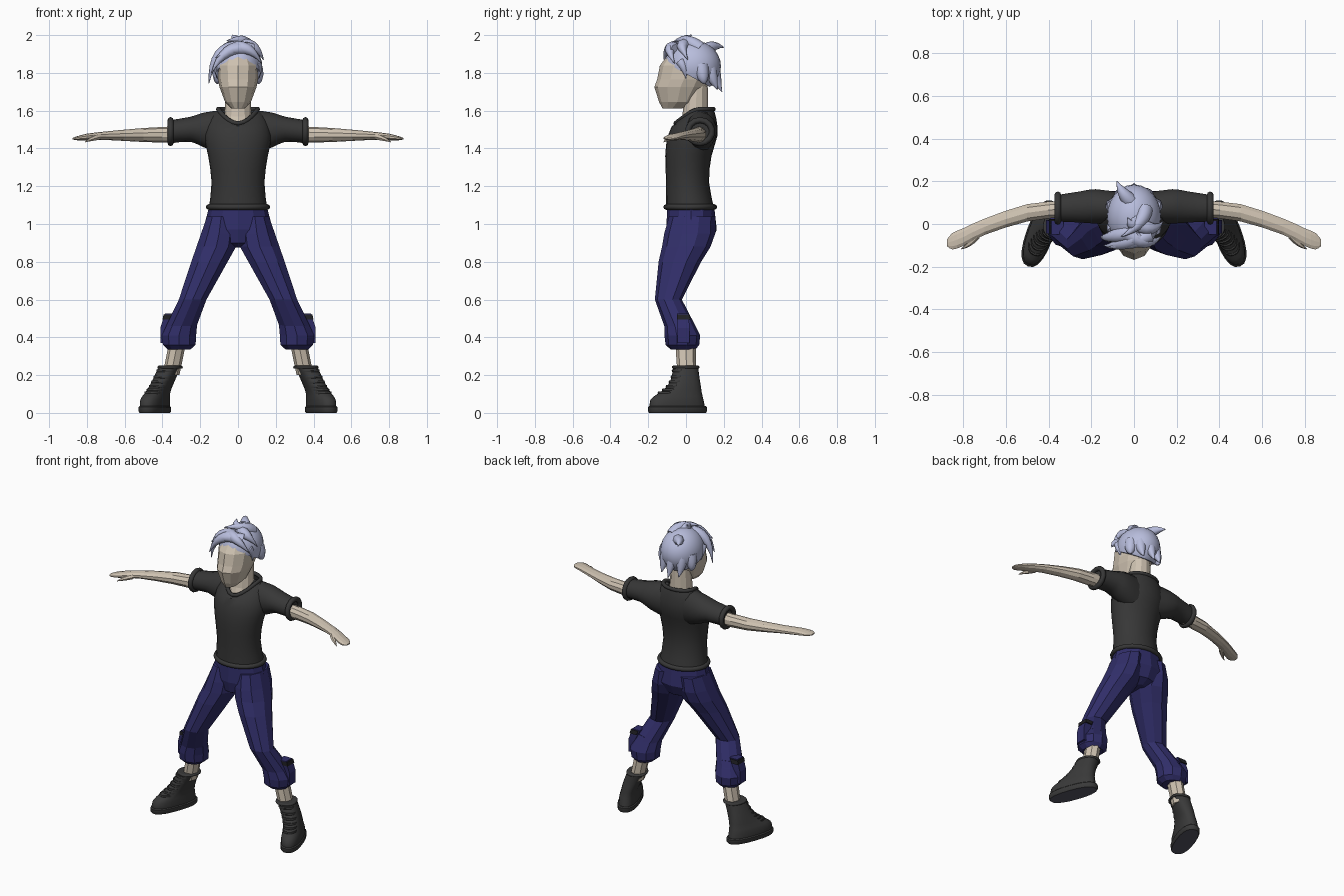
import bpy, bmesh, math
from mathutils import Vector, Matrix

if "Cube" in bpy.data.objects:
    bpy.data.objects.remove(bpy.data.objects["Cube"])

TAU = 2 * math.pi


def material(name, r, g, b):
    m = bpy.data.materials.new(name)
    m.diffuse_color = (r, g, b, 1)
    m.use_nodes = True
    m.node_tree.nodes["Principled BSDF"].inputs["Base Color"].default_value = m.diffuse_color
    return m


SKIN = material("skin", 0.62, 0.54, 0.44)
HAIR = material("pale lavender", 0.48, 0.51, 0.72)
SHIRT = material("charcoal", 0.038, 0.038, 0.038)
PANTS = material("navy", 0.03, 0.027, 0.14)
BOOT = material("boot black", 0.042, 0.042, 0.042)
SOLE = material("sole grey", 0.09, 0.09, 0.125)
TAB = material("tab black", 0.015, 0.015, 0.018)


def finish(name, bm, mat, smooth=None, mirror=False):
    bmesh.ops.recalc_face_normals(bm, faces=bm.faces)
    me = bpy.data.meshes.new(name)
    bm.to_mesh(me)
    bm.free()
    me.materials.append(mat)
    if smooth:
        me.shade_smooth()
        me.set_sharp_from_angle(angle=math.radians(smooth))
    ob = bpy.data.objects.new(name, me)
    bpy.context.collection.objects.link(ob)
    if mirror:
        ob.modifiers.new("mirror", "MIRROR").use_mirror_merge = False
    return ob


def loft(name, lofts, mat, loop=False, top=True, smooth=None, mirror=False):
    """Skin one or more lists of rings into a single object."""
    bm = bmesh.new()
    for rings in lofts:
        vs = [[bm.verts.new(p) for p in r] for r in rings]
        n = len(vs[0])
        for i in range(len(vs) if loop else len(vs) - 1):
            a, b = vs[i], vs[(i + 1) % len(vs)]
            for j in range(n):
                k = (j + 1) % n
                bm.faces.new((a[j], a[k], b[k], b[j]))
        if not loop:
            bm.faces.new(vs[0])
            if top:
                bm.faces.new(vs[-1])
    return finish(name, bm, mat, smooth, mirror)


def refine(secs):
    """Insert a smooth in-between section after each given one."""
    out = []
    for i in range(len(secs) - 1):
        a, b = secs[i], secs[i + 1]
        p, q = secs[max(i - 1, 0)], secs[min(i + 2, len(secs) - 1)]
        out += [a, tuple((9 * (y + z) - x - w) / 16 for x, y, z, w in zip(p, a, b, q))]
    return out + [secs[-1]]


def stack(secs, n=12, axis="z", p=2.0, turn=0.0):
    """Rings from (position, u0, u1, v0, v1) extents along the z or x axis."""
    rings = []
    for s, u0, u1, v0, v1 in secs:
        ring = []
        for i in range(n):
            t = TAU * (i / n - 0.25) + turn
            c, d = math.cos(t), math.sin(t)
            u = (u0 + u1) / 2 + (u1 - u0) / 2 * math.copysign(abs(c) ** (2 / p), c)
            v = (v0 + v1) / 2 + (v1 - v0) / 2 * math.copysign(abs(d) ** (2 / p), d)
            ring.append(Vector((u, v, s) if axis == "z" else (s, u, v)))
        rings.append(ring)
    return rings


def sym(secs):
    return [(z, -w, w, y0, y1) for z, w, y0, y1 in secs]


def tuft(a, b, c, r, steps=7, n=8):
    """Tapered curved lock from a via b to c."""
    a, b, c = Vector(a), Vector(b), Vector(c)
    ctrl = 2 * b - (a + c) / 2
    rings = []
    for i in range(steps + 1):
        t = i / steps
        pos = a * (1 - t) ** 2 + ctrl * 2 * t * (1 - t) + c * t * t
        q = ((ctrl - a) * (1 - t) + (c - ctrl) * t).to_track_quat("Z", "Y")
        rad = r * max(0.06, 1 - t ** 1.7)
        rings.append([pos + q @ Vector((rad * math.cos(TAU * j / n), rad * math.sin(TAU * j / n), 0))
                      for j in range(n)])
    return rings


def roll(name, path, r, mat, mirror=False):
    """Rounded rim that follows a closed ring of points."""
    mid = sum(path, Vector()) / len(path)
    rings = []
    for i, p in enumerate(path):
        q = (path[(i + 1) % len(path)] - path[i - 1]).normalized()
        side = ((p - mid) - (p - mid).dot(q) * q).normalized()
        up = side.cross(q)
        rings.append([p + r * (side * math.cos(TAU * j / 8) + up * math.sin(TAU * j / 8)) for j in range(8)])
    return loft(name, [rings], mat, loop=True, smooth=50, mirror=mirror)


# Head and neck
loft("head", [stack(sym([(1.612, .035, -.125, -.02), (1.645, .068, -.142, .05), (1.725, .098, -.168, .11),
                         (1.765, .106, -.153, .13), (1.84, .11, -.138, .15), (1.93, .07, -.07, .1)]))], SKIN)
loft("neck", [stack(sym([(1.46, .08, -.06, .12), (1.57, .072, -.02, .118), (1.73, .064, .0, .115)]))], SKIN)

# Hair: trimmed cap plus swept locks
bm = bmesh.new()
bmesh.ops.create_uvsphere(bm, u_segments=24, v_segments=14, radius=1,
                          matrix=Matrix.Translation((0, .035, 1.835)) @ Matrix.Diagonal((.127, .15, .138, 1)))
bmesh.ops.bisect_plane(bm, geom=bm.verts[:] + bm.edges[:] + bm.faces[:], plane_co=(0, 0, 1.795),
                       plane_no=(0, .55, 1), clear_inner=True)
bmesh.ops.holes_fill(bm, edges=[e for e in bm.edges if e.is_boundary], sides=0)
finish("hair_cap", bm, HAIR, 40)
locks = [tuft(*l, .038) for l in (
    ((.05, .07, 1.93), (.02, 0, 1.972), (-.06, -.06, 1.97)),
    ((.02, .02, 1.94), (-.01, 0, 1.975), (-.03, .03, 2)),
    ((.07, -.05, 1.92), (-.02, -.09, 1.925), (-.12, -.11, 1.88)),
    ((-.02, -.04, 1.93), (-.11, -.06, 1.88), (-.155, -.06, 1.745)),
    ((.02, -.06, 1.93), (-.07, -.095, 1.9), (-.14, -.1, 1.8)),
    ((-.02, -.05, 1.93), (.06, -.085, 1.92), (.125, -.06, 1.85)),
    ((.02, 0, 1.94), (.085, -.02, 1.935), (.135, .01, 1.87)),
    ((0, .09, 1.91), (-.05, .145, 1.94), (-.08, .2, 1.935)))]
for i in range(-2, 3):  # nape locks fanned round the back
    s, c = math.sin(i * .55), math.cos(i * .55)
    locks.append(tuft((.1 * s, .035 + .1 * c, 1.84), (.118 * s, .035 + .125 * c, 1.77),
                      (.12 * s, .035 + .155 * c, 1.78 - .08 * c), .04))
for s in (-1, 1):  # sideburns
    locks.append(tuft((.1 * s, -.03, 1.86), (.11 * s, -.01, 1.82), (.107 * s, 0, 1.77), .025))
loft("hair_locks", locks, HAIR, smooth=50)

# Shirt body with a dipped front neckline
body = stack(refine(sym([(1.08, .155, -.105, .15), (1.22, .14, -.105, .122), (1.36, .158, -.11, .135),
                         (1.47, .178, -.095, .167), (1.56, .15, -.05, .16), (1.608, .105, 0, .145)])), 24)
for ring, dz, dy in ((body[-3], .035, .01), (body[-2], .055, .035), (body[-1], .075, .055)):
    for i, p in enumerate(ring):
        f = max(0, math.cos(TAU * i / 24)) ** 2
        p.z -= dz * f
        p.y -= dy * f
loft("shirt_body", [body], SHIRT, top=False, smooth=35)
roll("shirt_collar", body[-1], .012, SHIRT)
roll("shirt_hem", [p + Vector((0, 0, .01)) for p in body[0]], .015, SHIRT)

# Sleeves with rolled ends
sleeve = stack(refine([(.07, 0, .15, 1.37, 1.605), (.18, 0, .165, 1.405, 1.59), (.25, .005, .155, 1.435, 1.568),
                       (.357, .01, .138, 1.428, 1.55)]), 14, "x")
loft("sleeve", [sleeve], SHIRT, smooth=35, mirror=True)
roll("sleeve_cuff", sleeve[-1], .016, SHIRT, mirror=True)

# Arms with flat hands and thumbs
loft("arm", [stack(refine([(.33, .03, .11, 1.43, 1.517), (.5, .01, .095, 1.434, 1.508), (.7, -.053, .027, 1.445, 1.49),
                           (.8, -.105, -.018, 1.442, 1.478), (.85, -.121, -.04, 1.443, 1.465),
                           (.875, -.105, -.07, 1.448, 1.456)]), 10, "x")], SKIN, mirror=True)
loft("thumb", [tuft((.735, -.055, 1.462), (.775, -.095, 1.45), (.81, -.118, 1.433), .017, 4, 6)], SKIN, mirror=True)

# Trousers with turned-up ends
loft("trouser_seat", [stack(sym([(1.085, .155, -.1, .15), (.97, .184, -.104, .163), (.9, .12, -.09, .13),
                                 (.875, .04, -.04, .08)]))], PANTS)
loft("trouser_leg", [stack([(1.04, .01, .168, -.09, .155), (.95, 0, .2, -.115, .155), (.88, .005, .225, -.127, .13),
                            (.8, .05, .252, -.145, .08), (.6, .163, .317, -.165, -.022),
                            (.46, .215, .385, -.115, .05)], 10)], PANTS, mirror=True)
loft("trouser_cuff", [stack([(.5, .21, .365, -.115, .03), (.41, .217, .408, -.114, .075),
                             (.36, .22, .402, -.108, .07), (.335, .25, .375, -.08, .05)], 10)], PANTS, mirror=True)


# Outer strap and its dark tab
def plate(name, secs, mat):
    loft(name, [stack(secs, 4, p=20, turn=TAU / 8)], mat, mirror=True)


plate("cuff_strap", [(.37, .37, .412, -.045, .02), (.45, .365, .412, -.045, .02), (.525, .33, .388, -.05, .015)], PANTS)
plate("strap_tab", [(.495, .35, .4, -.05, .025), (.52, .34, .395, -.05, .02)], TAB)

# Ankles
loft("ankle", [stack([(.42, .265, .355, -.06, .05), (.2, .31, .4, -.045, .055)], 8)], SKIN, mirror=True)

# Boots, built straight then turned outwards
turned = Matrix.Translation((.44, -.045, 0)) @ Matrix.Rotation(math.radians(20), 4, "Z")
upper = stack(refine([(.02, -.058, .058, -.155, .155), (.07, -.06, .056, -.15, .145), (.105, -.06, .044, -.1, .138),
                      (.14, -.07, .034, -.05, .135), (.19, -.092, .018, -.015, .132),
                      (.25, -.118, -.004, .004, .133)]), 20, p=2.4)
sole = stack([(z, -w, w, -w - .1, w + .1) for z, w in ((0, .058), (.008, .064), (.03, .064), (.036, .058))], 20, p=2.4)
boots = [loft("boot_upper", [upper], BOOT, smooth=40, mirror=True),
         roll("boot_top_rim", [p - Vector((0, 0, .008)) for p in upper[-1]], .008, BOOT, mirror=True),
         loft("boot_sole", [sole], BOOT, smooth=40, mirror=True)]

# Laces wrap the front of the boot at each level above the toe
for i, ring in enumerate(upper[4:10]):
    front = [ring[j] for j in (-3, -2, -1, 0, 1, 2, 3)]
    bars = [[p + Vector((0, .007 * math.cos(TAU * k / 6), .008 * math.sin(TAU * k / 6))) for k in range(6)]
            for p in front]
    boots.append(loft(f"lace_{i + 1}", [bars], BOOT, smooth=50, mirror=True))
for ob in boots:
    ob.data.transform(turned)
boots[2].data.materials.append(SOLE)
for f in boots[2].data.polygons:
    f.material_index = 1 if f.normal.z < -.9 else 0
